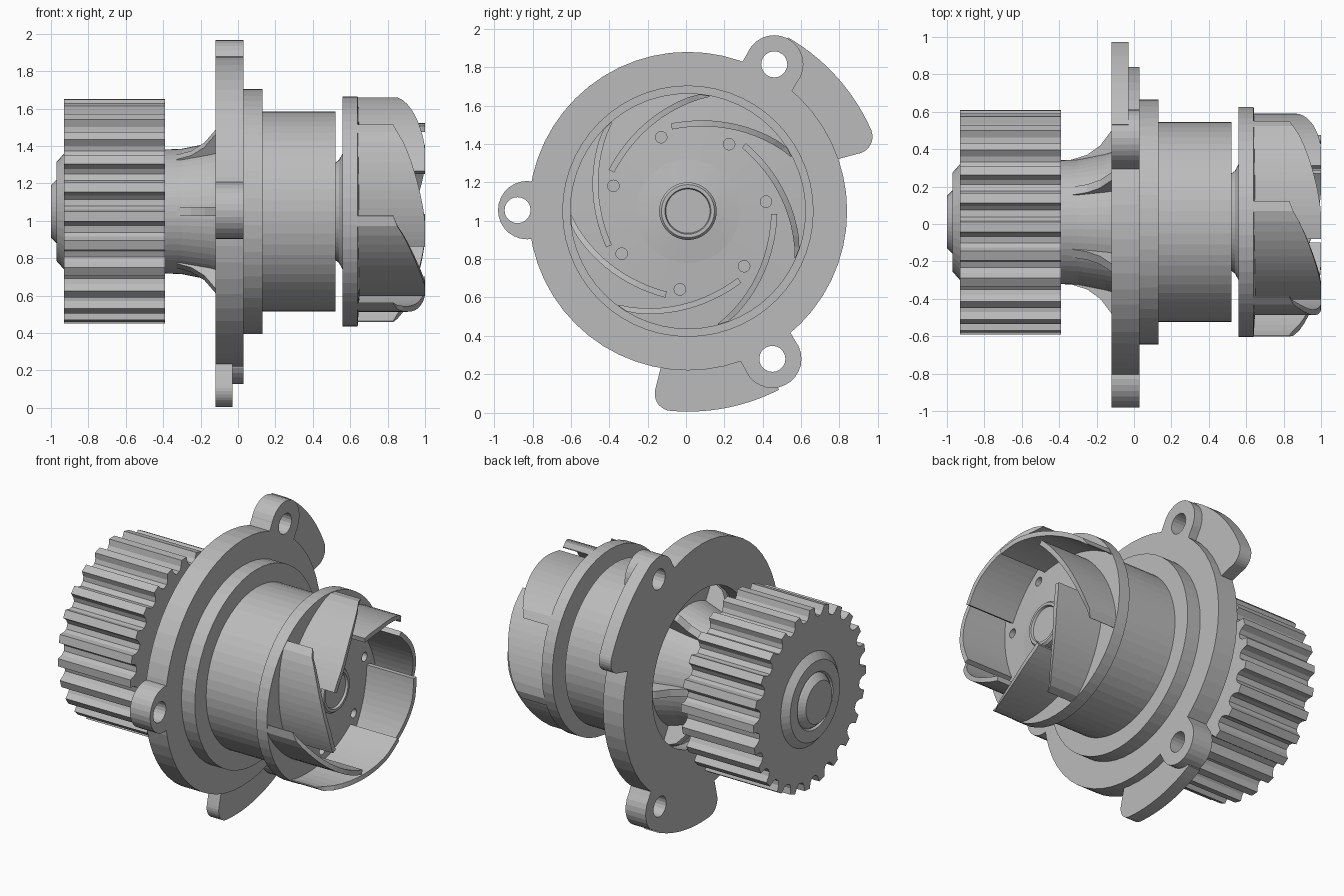
import bpy, bmesh
from math import sin, cos, pi, radians
from mathutils import Matrix, Vector

cube = bpy.data.objects.get("Cube")
if cube:
    bpy.data.objects.remove(cube, do_unlink=True)

AXIS = Vector((0, 0.01, 1.05))   # the shaft line, parallel to x
REAR, FRONT = -0.12, 0.03        # flange faces

metal = bpy.data.materials.new("grey_metal")
metal.use_nodes = True
metal.diffuse_color = (0.5, 0.5, 0.5, 1)
metal.node_tree.nodes["Principled BSDF"].inputs["Base Color"].default_value = (0.5, 0.5, 0.5, 1)


def finish(bm, name):
    bmesh.ops.remove_doubles(bm, verts=bm.verts, dist=1e-5)
    bmesh.ops.recalc_face_normals(bm, faces=bm.faces)
    mesh = bpy.data.meshes.new(name)
    bm.to_mesh(mesh)
    bm.free()
    mesh.materials.append(metal)
    ob = bpy.data.objects.new(name, mesh)
    ob.location = AXIS
    bpy.context.collection.objects.link(ob)
    return ob


def lathe(name, profile, steps=48):
    """Spin (x, radius) points round the shaft line."""
    bm = bmesh.new()
    vs = [bm.verts.new((x, 0, r)) for x, r in profile]
    es = [bm.edges.new(pair) for pair in zip(vs, vs[1:])]
    bmesh.ops.spin(bm, geom=vs + es, cent=(0, 0, 0), axis=(1, 0, 0),
                   angle=2 * pi, steps=steps, use_merge=True)
    return finish(bm, name)


def extrude(bm, points, offset):
    face = bm.faces.new([bm.verts.new(p) for p in points])
    out = bmesh.ops.extrude_face_region(bm, geom=[face], use_keep_orig=True)
    new = [g for g in out["geom"] if isinstance(g, bmesh.types.BMVert)]
    bmesh.ops.translate(bm, verts=new, vec=offset)


def plate(name, outline, x0, x1):
    """Extrude a (y, z) outline along x."""
    bm = bmesh.new()
    extrude(bm, [(x0, y, z) for y, z in outline], (x1 - x0, 0, 0))
    return finish(bm, name)


def polar(r, a):
    return r * cos(a), r * sin(a)


def circle(cy, cz, r, n=28):
    return [(cy + r * cos(2 * pi * i / n), cz + r * sin(2 * pi * i / n)) for i in range(n)]


def cut(ob, cutters):
    for c in cutters:
        mod = ob.modifiers.new("hole", 'BOOLEAN')
        mod.operation = 'DIFFERENCE'
        mod.solver = 'EXACT'
        mod.object = c


def cutter(name, y, z, r, x0, x1):
    ob = plate(name, circle(y, z, r, 20), x0, x1)
    ob.hide_render = True
    ob.hide_set(True)
    ob.display_type = 'WIRE'
    return ob


# Housing: rear neck, recessed round flange, step, barrel and seal neck
housing = lathe("housing", [
    (-0.42, 0), (-0.42, 0.33), (-0.3, 0.335), (-0.15, 0.365), (-0.03, 0.4), (-0.03, 0.52),
    (REAR, 0.52), (REAR, 0.83), (FRONT, 0.83), (FRONT, 0.655), (0.13, 0.655), (0.13, 0.535),
    (0.52, 0.535), (0.52, 0.26), (0.54, 0.275), (0.57, 0.33), (0.57, 0)], 56)

# Stiffening ribs behind the flange
bm = bmesh.new()
rib = [(-0.33, 0.3), (-0.33, 0.335), (-0.25, 0.36), (-0.18, 0.41), (REAR, 0.49),
       (-0.02, 0.53), (-0.02, 0.3)]
for k in range(6):
    start = len(bm.verts)
    extrude(bm, [(x, -0.025, r) for x, r in rib], (0, 0.05, 0))
    bm.verts.ensure_lookup_table()
    bmesh.ops.rotate(bm, verts=bm.verts[start:], cent=(0, 0, 0),
                     matrix=Matrix.Rotation(radians(30 + 60 * k), 3, 'X'))
finish(bm, "flange_ribs")

# Mounting ears, their thinner curved arms and the bolt holes
ears = {"top": (0.45, 0.765), "lower": (0.44, -0.77), "side": (-0.838, 0.005)}
parts = [housing]
for name, (y, z) in ears.items():
    parts.append(plate(name + "_ear", circle(y, z, 0.152), REAR, FRONT))


def neck(name, y, z, half):
    """Straight-sided link from an ear back to the flange."""
    d = Vector((y, z)).normalized()
    side = Vector((-d.y, d.x)) * half
    a, b = Vector((y, z)), d * 0.7
    parts.append(plate(name, [a + side, b + side, b - side, a - side], REAR, FRONT))


for name, (y, z) in ears.items():
    neck(name + "_ear_neck", y, z, 0.15)


def arm(name, a0, a1):
    """Arc band with a rounded free end at angle a1."""
    a0, a1 = radians(a0), radians(a1)
    sign = 1 if a1 > a0 else -1
    outer = [polar(1.045, a0 + (a1 - a0) * i / 14) for i in range(15)]
    cy, cz = polar(0.955, a1)
    end = [(cy + 0.09 * cos(a1 + sign * t), cz + 0.09 * sin(a1 + sign * t))
           for t in (i * pi / 16 for i in range(1, 10))]
    uy, uz = polar(0.09, a1 + sign * pi / 2)
    ry, rz = polar(0.78, a1)
    inner = [(ry + uy * 0.7, rz + uz * 0.7)]
    inner += [polar(0.76, a1 + (a0 - a1) * i / 10) for i in range(11)]
    parts.append(plate(name, outer + end + inner, REAR, -0.03))


arm("upper_arm", 60, 24)
arm("lower_arm", -63, -95)

bolt_holes = [cutter(n + "_bolt_hole_cutter", y, z, 0.068, -0.3, 0.2)
              for n, (y, z) in {"top": (0.45, 0.765), "lower": (0.44, -0.77),
                                "side": (-0.888, 0.005)}.items()]
for ob in parts:
    cut(ob, bolt_holes)

# Toothed belt pulley with rounded grooves
TEETH = 24
tooth = [(0, 0.6), (0.34, 0.6), (0.41, 0.56), (0.54, 0.537), (0.8, 0.537), (0.93, 0.56)]
plate("pulley", [polar(r, 2 * pi * (k + f) / TEETH) for k in range(TEETH) for f, r in tooth],
      -0.93, -0.39)

# Pulley hub and shaft end
lathe("pulley_hub", [(-0.92, 0), (-0.92, 0.31), (-0.93, 0.31), (-0.97, 0.265), (-0.97, 0.19),
                     (-0.955, 0.18), (-0.97, 0.17), (-1.0, 0.14), (-1.0, 0)], 40)

# Impeller disc with the shaft boss
disc = lathe("impeller_disc", [
    (0.56, 0), (0.56, 0.615), (0.64, 0.615), (0.66, 0.27), (0.675, 0.15), (0.715, 0.15),
    (0.73, 0.138), (0.73, 0.12), (0.715, 0.115), (0.715, 0)], 56)
BLADES = 7
step = 2 * pi / BLADES
cut(disc, [cutter("vent_hole_cutter", *polar(0.41, radians(7) + k * step), 0.03, 0.6, 0.8)
           for k in range(BLADES)])

# Swept impeller blades, tall at the inner tip and lower at the rim
bm = bmesh.new()
N = 14
for k in range(BLADES):
    rings = []
    for i in range(N + 1):
        t = 1.06 * i / N
        a = radians(101 - 69 * t) + k * step
        r = 0.45 + 0.155 * t * t
        r_in, r_out = min(r - 0.016, 0.606), min(r + 0.016, 0.612)
        top = 0.83 + 0.17 * max(0, min(1, (0.61 - r) / 0.15)) ** 0.75
        rings.append([bm.verts.new((x, *polar(q, a))) for x, q in
                      ((0.62, r_in), (0.62, r_out), (top, r_out), (top, r_in))])
    for p, q in zip(rings, rings[1:]):
        for j in range(4):
            bm.faces.new((p[j], p[j - 1], q[j - 1], q[j]))
    bm.faces.new(rings[0])
    bm.faces.new(rings[-1])
finish(bm, "impeller_blades")
